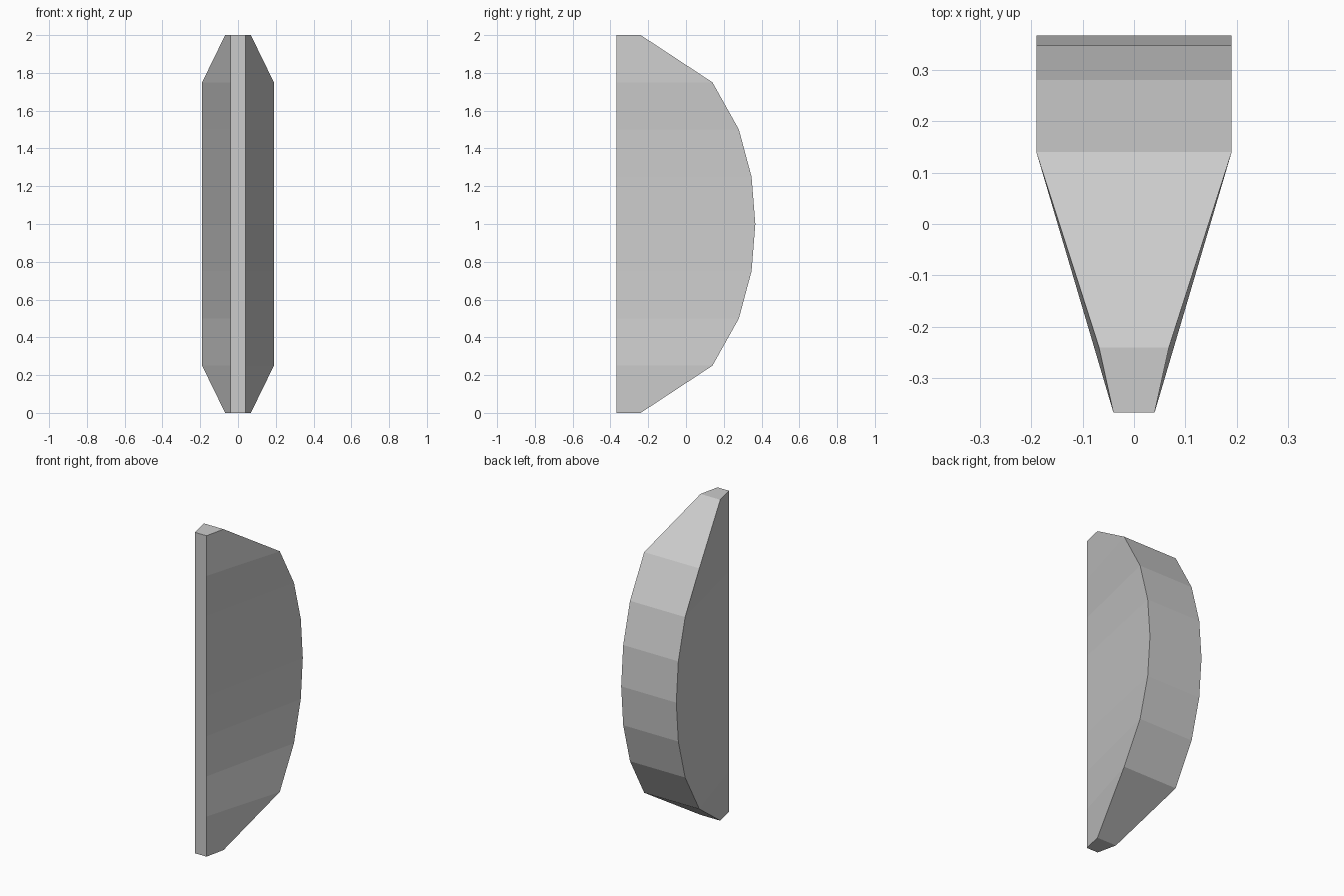
import bpy
import bmesh

cube = bpy.data.objects.get("Cube")
if cube:
    bpy.data.objects.remove(cube, do_unlink=True)

grey = bpy.data.materials.new("plain grey")
grey.use_nodes = True
colour = (0.6, 0.6, 0.6, 1)
grey.diffuse_color = colour
grey.node_tree.nodes["Principled BSDF"].inputs["Base Color"].default_value = colour

FRONT_Y, FRONT_HALF = -0.367, 0.04

# Lower half of the rounded back: height, depth and half width
lower = [(0, -0.24, 0.068), (0.25, 0.14, 0.19), (0.5, 0.28, 0.19),
         (0.75, 0.347, 0.19), (1, 0.367, 0.19)]
levels = lower + [(2 - z, y, w) for z, y, w in reversed(lower[:-1])]

# Tapered wedge: stacked trapezoid sections joined into a loft
bm = bmesh.new()
rings = []
for z, y, w in levels:
    corners = [(-FRONT_HALF, FRONT_Y), (FRONT_HALF, FRONT_Y), (w, y), (-w, y)]
    rings.append([bm.verts.new((cx, cy, z)) for cx, cy in corners])
for a, b in zip(rings, rings[1:]):
    for i in range(4):
        j = (i + 1) % 4
        bm.faces.new((a[i], a[j], b[j], b[i]))
bm.faces.new(reversed(rings[0]))
bm.faces.new(rings[-1])
bmesh.ops.recalc_face_normals(bm, faces=bm.faces)

mesh = bpy.data.meshes.new("curved_wedge")
bm.to_mesh(mesh)
bm.free()
mesh.materials.append(grey)
wedge = bpy.data.objects.new("curved_wedge", mesh)
bpy.context.collection.objects.link(wedge)
